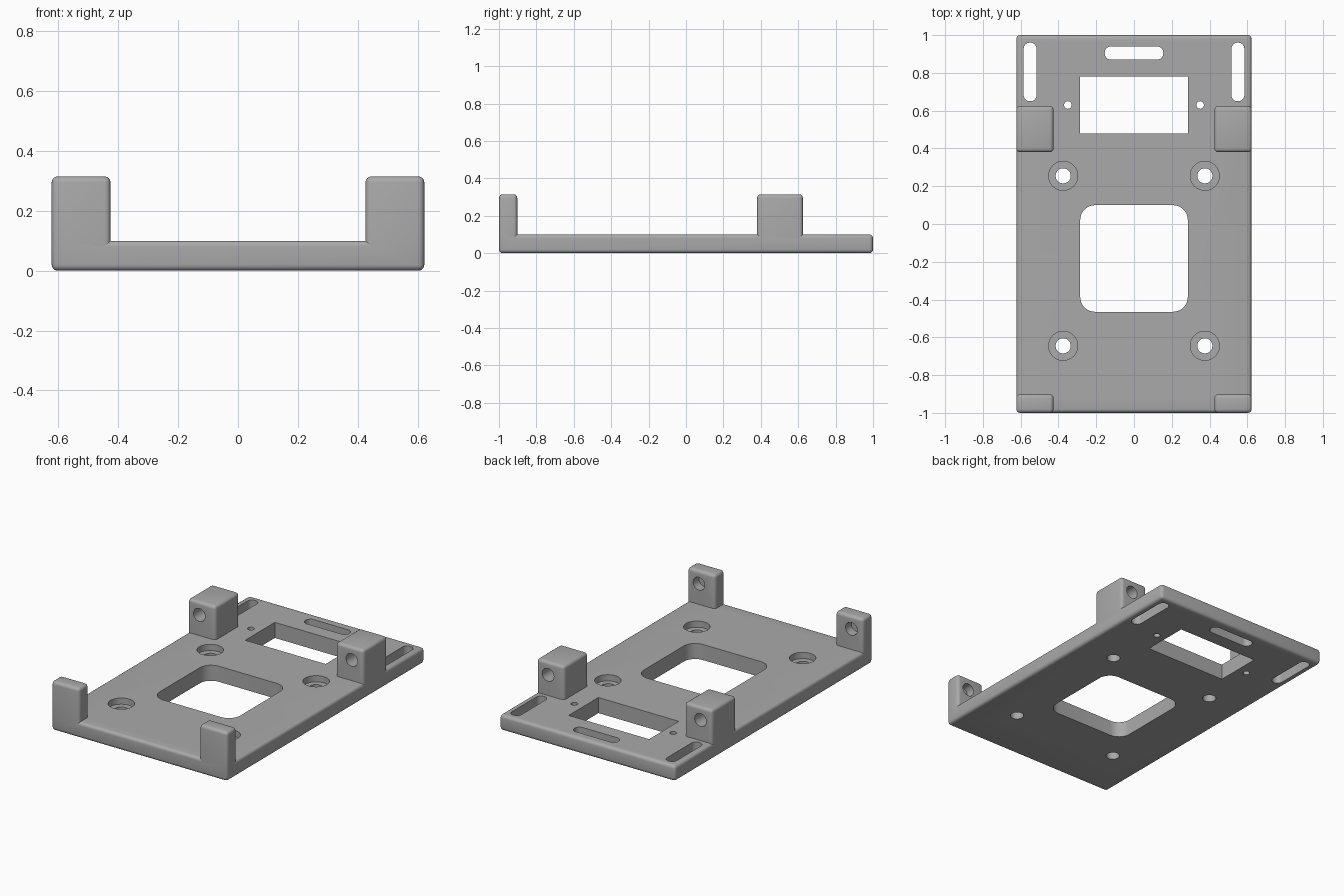
import bpy, bmesh, math
from mathutils import Matrix

cube = bpy.data.objects.get("Cube")
if cube:
    bpy.data.objects.remove(cube, do_unlink=True)

HALF_X, HALF_Y, PLATE_H, POST_H = 0.6225, 1.0, 0.1, 0.315
ROUND = 0.02

grey = bpy.data.materials.new("light grey plastic")
grey.use_nodes = True
colour = (0.4, 0.4, 0.4, 1)
grey.diffuse_color = colour
grey.node_tree.nodes["Principled BSDF"].inputs["Base Color"].default_value = colour


def make_object(name, bm):
    bmesh.ops.recalc_face_normals(bm, faces=bm.faces)
    mesh = bpy.data.meshes.new(name)
    bm.to_mesh(mesh)
    bm.free()
    mesh.materials.append(grey)
    obj = bpy.data.objects.new(name, mesh)
    bpy.context.collection.objects.link(obj)
    return obj


def slot(name, x0, x1, y0, y1, radius=0.0):
    """Upright cutter with a rounded rectangular outline."""
    bm = bmesh.new()
    size = Matrix.Diagonal((x1 - x0, y1 - y0, 0.5, 1))
    place = Matrix.Translation(((x0 + x1) / 2, (y0 + y1) / 2, 0.05))
    bmesh.ops.create_cube(bm, size=1, matrix=place @ size)
    if radius:
        upright = [e for e in bm.edges if abs(e.verts[0].co.z - e.verts[1].co.z) > 0.1]
        bmesh.ops.bevel(bm, geom=upright, offset=radius, segments=8,
                        profile=0.5, affect='EDGES')
    return make_object(name, bm)


def drill(name, centre, radius, depth, along_y=False):
    """Round cutter, upright or lying along y."""
    bm = bmesh.new()
    place = Matrix.Translation(centre)
    if along_y:
        place = place @ Matrix.Rotation(math.pi / 2, 4, 'X')
    bmesh.ops.create_cone(bm, cap_ends=True, segments=32, radius1=radius,
                          radius2=radius, depth=depth, matrix=place)
    return make_object(name, bm)


# Plate with four corner posts, raised from a grid of cells
xs = [-HALF_X, -0.426, 0.426, HALF_X]
ys = [-HALF_Y, -0.902, 0.38, 0.625, HALF_Y]
bm = bmesh.new()
grid = [[bm.verts.new((x, y, 0)) for y in ys] for x in xs]
cells = {}
for i in range(len(xs) - 1):
    for j in range(len(ys) - 1):
        cells[i, j] = bm.faces.new((grid[i][j], grid[i + 1][j],
                                    grid[i + 1][j + 1], grid[i][j + 1]))
slab = bmesh.ops.extrude_face_region(bm, geom=list(cells.values()), use_keep_orig=True)
bmesh.ops.translate(bm, verts=[g for g in slab["geom"] if isinstance(g, bmesh.types.BMVert)],
                    vec=(0, 0, PLATE_H))
tops = [f for f in slab["geom"] if isinstance(f, bmesh.types.BMFace)
        and abs(f.calc_center_median().x) > 0.45
        and (f.calc_center_median().y < -0.9 or 0.4 < f.calc_center_median().y < 0.6)]
posts = bmesh.ops.extrude_face_region(bm, geom=tops)
bmesh.ops.translate(bm, verts=[g for g in posts["geom"] if isinstance(g, bmesh.types.BMVert)],
                    vec=(0, 0, POST_H - PLATE_H))
bmesh.ops.recalc_face_normals(bm, faces=bm.faces)
bmesh.ops.dissolve_limit(bm, angle_limit=0.01, verts=bm.verts, edges=bm.edges)

# Round the outer edges only, leaving the inside corners crisp
bm.normal_update()
outer = [e for e in bm.edges if e.is_manifold and e.calc_face_angle_signed() > 0.5]
bmesh.ops.bevel(bm, geom=outer, offset=ROUND, segments=4, profile=0.5, affect='EDGES')
plate = make_object("mounting_plate", bm)

# Openings in the plate
cutters = [
    slot("square_opening", -0.285, 0.285, -0.465, 0.1, 0.08),
    slot("rear_window", -0.285, 0.285, 0.48, 0.78),
    slot("rear_slot", -0.155, 0.155, 0.87, 0.94, 0.033),
]
for side, s in (("left", 1), ("right", -1)):
    cutters.append(slot(side + "_slot", s * 0.55 - 0.034, s * 0.55 + 0.034, 0.65, 0.96, 0.032))
    cutters.append(drill(side + "_pin_hole", (s * 0.35, 0.63, 0.05), 0.02, 0.5))
    # Counterbored screw holes
    for end, y in (("rear", 0.255), ("front", -0.645)):
        cutters.append(drill(f"{end}_{side}_screw_hole", (s * 0.375, y, 0.05), 0.04, 0.5))
        cutters.append(drill(f"{end}_{side}_counterbore", (s * 0.375, y, 0.16), 0.077, 0.2))
    # Rod bores: through the rear posts, blind in the front posts
    cutters.append(drill(side + "_rear_bore", (s * 0.54, 0.5, 0.232), 0.041, 0.4, True))
    cutters.append(drill(side + "_front_bore", (s * 0.54, -0.86, 0.232), 0.041, 0.2, True))

bpy.context.view_layer.objects.active = plate
plate.select_set(True)
for cutter in cutters:
    mod = plate.modifiers.new(cutter.name, 'BOOLEAN')
    mod.operation, mod.solver, mod.object = 'DIFFERENCE', 'EXACT', cutter
    bpy.ops.object.modifier_apply(modifier=mod.name)
    bpy.data.objects.remove(cutter, do_unlink=True)

bpy.ops.object.shade_smooth_by_angle(angle=math.radians(35))
